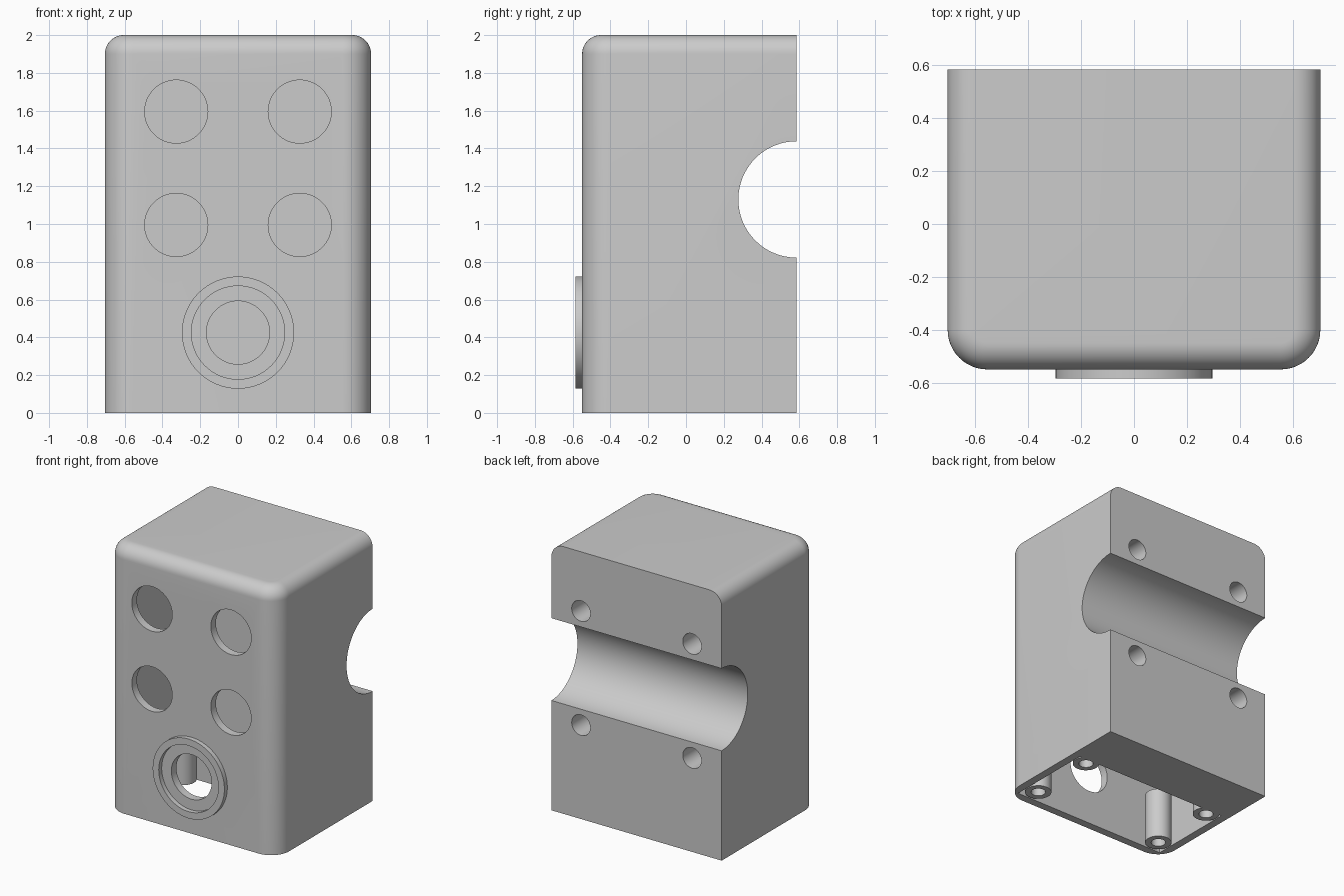
import bpy, bmesh, math
from mathutils import Matrix

cube = bpy.data.objects.get("Cube")
if cube:
    bpy.data.objects.remove(cube, do_unlink=True)

grey = bpy.data.materials.new("plain_grey")
grey.use_nodes = True
COLOUR = (0.6, 0.6, 0.6, 1)
grey.diffuse_color = COLOUR
grey.node_tree.nodes["Principled BSDF"].inputs["Base Color"].default_value = COLOUR

HX, FRONT, BACK, TOP = 0.705, -0.55, 0.585, 2.0
WALL, CAVITY_BACK = 0.06, 0.18
ALONG_X = Matrix.Rotation(math.pi / 2, 4, 'Y')
ALONG_Y = Matrix.Rotation(math.pi / 2, 4, 'X')   # local +z points to the front


def make(name, bm):
    bmesh.ops.recalc_face_normals(bm, faces=bm.faces)
    mesh = bpy.data.meshes.new(name)
    bm.to_mesh(mesh)
    bm.free()
    mesh.materials.append(grey)
    obj = bpy.data.objects.new(name, mesh)
    bpy.context.collection.objects.link(obj)
    return obj


def add_box(bm, x0, x1, y0, y1, z0, z1):
    m = Matrix.Translation(((x0 + x1) / 2, (y0 + y1) / 2, (z0 + z1) / 2))
    bmesh.ops.create_cube(bm, size=1, matrix=m @ Matrix.Diagonal((x1 - x0, y1 - y0, z1 - z0, 1)))


def cylinder(name, radius, depth, centre, turn):
    bm = bmesh.new()
    bmesh.ops.create_cone(bm, cap_ends=True, segments=64, radius1=radius, radius2=radius,
                          depth=depth, matrix=Matrix.Translation(centre) @ turn)
    return make(name, bm)


def lathe(name, profile, centre, turn=Matrix(), segments=64):
    """Spin a closed (radius, height) outline around its axis."""
    bm = bmesh.new()
    rings = []
    for i in range(segments):
        a = math.tau * i / segments
        rings.append([bm.verts.new((r * math.cos(a), r * math.sin(a), h)) for r, h in profile])
    for i, ring in enumerate(rings):
        nxt = rings[(i + 1) % segments]
        for j in range(len(profile)):
            k = (j + 1) % len(profile)
            bm.faces.new((ring[j], nxt[j], nxt[k], ring[k]))
    bm.transform(Matrix.Translation(centre) @ turn)
    return make(name, bm)


def smooth(obj):
    bpy.ops.object.select_all(action='DESELECT')
    obj.select_set(True)
    bpy.context.view_layer.objects.active = obj
    bpy.ops.object.shade_smooth_by_angle(angle=math.radians(30))


# Housing block: front corners rounded first, then the top rim except at the back
bm = bmesh.new()
add_box(bm, -HX, HX, FRONT, BACK, 0, TOP)
uprights = [e for e in bm.edges if all(v.co.y < 0 for v in e.verts)
            and abs(e.verts[0].co.z - e.verts[1].co.z) > 1]
bmesh.ops.bevel(bm, geom=uprights, offset=0.15, segments=12, profile=0.5, affect='EDGES')
rim = [e for e in bm.edges if all(v.co.z > TOP - 0.001 for v in e.verts)
       and not all(v.co.y > BACK - 0.001 for v in e.verts)]
bmesh.ops.bevel(bm, geom=rim, offset=0.1, segments=12, profile=0.5, affect='EDGES')
housing = make("housing", bm)

# Cutters: open-bottom cavity, pole groove, front openings, rear screw holes
bm = bmesh.new()
add_box(bm, WALL - HX, HX - WALL, FRONT + WALL, CAVITY_BACK, -0.2, TOP - WALL)
cutters = [make("cavity_cutter", bm),
           cylinder("groove_cutter", 0.308, 2, (0, BACK, 1.13), ALONG_X),
           cylinder("lower_opening_cutter", 0.167, 0.3, (0, FRONT, 0.425), ALONG_Y)]
for x in (-1, 1):
    for z in (0.995, 1.595):
        cutters.append(cylinder("opening_cutter", 0.167, 0.3, (x * 0.327, FRONT, z), ALONG_Y))
    for z in (0.703, 1.557):
        cutters.append(cylinder("screw_hole_cutter", 0.077, 0.6, (x * 0.46, BACK, z), ALONG_Y))
for cutter in cutters:
    mod = housing.modifiers.new("cut", 'BOOLEAN')
    mod.operation, mod.solver, mod.object = 'DIFFERENCE', 'EXACT', cutter

# Bake the cuts, then drop the cutters
graph = bpy.context.evaluated_depsgraph_get()
baked = bpy.data.meshes.new_from_object(housing.evaluated_get(graph))
housing.modifiers.clear()
housing.data = baked
for cutter in cutters:
    bpy.data.objects.remove(cutter, do_unlink=True)
smooth(housing)

# Raised collar around the lower opening
smooth(lathe("collar", [(0.247, -0.01), (0.297, -0.01), (0.297, 0.035), (0.247, 0.035)],
             (0, FRONT, 0.425), ALONG_Y))

# Screw posts in the corners of the open bottom, with blind holes
post = [(0.05, 0), (0.092, 0), (0.092, 0.38), (0.001, 0.38), (0.001, 0.3), (0.05, 0.3)]
for side, x in (("right", -0.547), ("left", 0.547)):
    for end, y in (("front", -0.388), ("back", 0.13)):
        smooth(lathe(f"{end}_{side}_post", post, (x, y, 0), segments=40))
